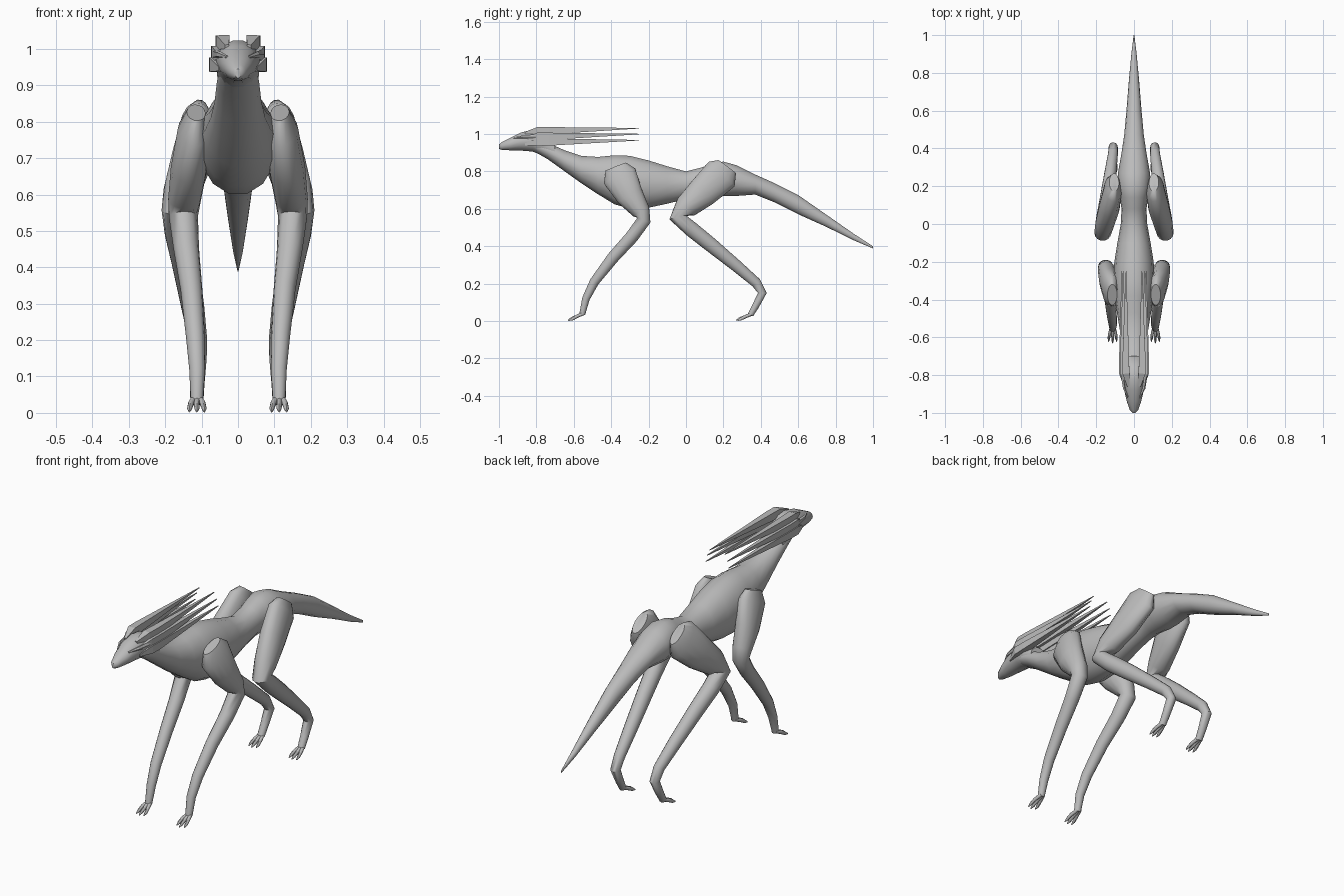
import bpy, bmesh, math
from mathutils import Vector

default_cube = bpy.data.objects.get("Cube")
if default_cube:
    bpy.data.objects.remove(default_cube, do_unlink=True)

grey = bpy.data.materials.new("stone grey")
grey.use_nodes = True
grey_colour = (0.5, 0.5, 0.5, 1)
grey.diffuse_color = grey_colour
grey.node_tree.nodes["Principled BSDF"].inputs["Base Color"].default_value = grey_colour


def loft(name, rings, sides=14, smooth_angle=50, turn=0.0):
    """Skin a closed tube over rings given as (centre, side axis, up axis)."""
    bm = bmesh.new()
    loops = []
    for centre, side, up in rings:
        angles = [math.tau * (i + turn) / sides for i in range(sides)]
        loops.append([bm.verts.new(centre + side * math.cos(a) + up * math.sin(a))
                      for a in angles])
    for lower, upper in zip(loops, loops[1:]):
        for i in range(sides):
            j = (i + 1) % sides
            bm.faces.new((lower[i], lower[j], upper[j], upper[i]))
    bm.faces.new(loops[0])
    bm.faces.new(loops[-1])
    bmesh.ops.recalc_face_normals(bm, faces=bm.faces)
    mesh = bpy.data.meshes.new(name)
    bm.to_mesh(mesh)
    bm.free()
    mesh.materials.append(grey)
    part = bpy.data.objects.new(name, mesh)
    bpy.context.collection.objects.link(part)
    if smooth_angle:
        bpy.ops.object.select_all(action="DESELECT")
        part.select_set(True)
        bpy.context.view_layer.objects.active = part
        bpy.ops.object.shade_smooth_by_angle(angle=math.radians(smooth_angle))
    return part


def trunk(name, profile, **options):
    """Loft along y from (y, top, bottom, half width) stations."""
    rings = []
    for y, top, bottom, width in profile:
        rings.append((Vector((0, y, (top + bottom) / 2)),
                      Vector((width, 0, 0)),
                      Vector((0, 0, (top - bottom) / 2))))
    return loft(name, rings, **options)


def limb(name, path, mirror, **options):
    """Loft along a bent path of (x, y, z, side radius, front radius) stations."""
    points = [Vector((mirror * x, y, z)) for x, y, z, _, _ in path]
    rings = []
    for i, point in enumerate(points):
        along = points[min(i + 1, len(points) - 1)] - points[max(i - 1, 0)]
        along.normalize()
        side = Vector((1, 0, 0))
        side = (side - along * side.dot(along)).normalized()
        rings.append((point, side * path[i][3], along.cross(side) * path[i][4]))
    return loft(name, rings, **options)


# Head
trunk("head", [
    (-1.0, .945, .92, .008), (-.985, .957, .915, .022), (-.94, .98, .912, .038),
    (-.88, 1.01, .91, .052), (-.82, 1.025, .905, .06), (-.77, 1.02, .885, .06),
    (-.7, .96, .85, .055),
])

# Neck, chest, waist, hips and tail
trunk("body_and_tail", [
    (-.82, .99, .91, .05), (-.74, .955, .865, .058), (-.65, .915, .8, .064),
    (-.56, .885, .735, .075), (-.47, .88, .675, .09), (-.38, .89, .62, .104),
    (-.3, .887, .598, .11), (-.2, .862, .603, .104), (-.1, .83, .625, .088),
    (0, .802, .65, .07), (.08, .822, .665, .066), (.14, .845, .67, .075),
    (.2, .855, .665, .086), (.27, .835, .667, .085), (.37, .785, .675, .067),
    (.47, .74, .635, .052), (.6, .675, .57, .04), (.75, .57, .503, .028),
    (.9, .465, .43, .014), (1, .4, .388, .002),
])

FRONT_LEG = [
    (.115, -.375, .825, .026, .06), (.12, -.355, .775, .046, .095),
    (.135, -.3, .67, .05, .075), (.147, -.24, .585, .045, .05),
    (.15, -.225, .54, .04, .038), (.142, -.29, .45, .035, .036),
    (.128, -.39, .34, .03, .033), (.117, -.49, .21, .026, .026),
    (.112, -.535, .12, .022, .021), (.113, -.555, .035, .017, .016),
]
HIND_LEG = [
    (.105, .22, .825, .026, .06), (.11, .19, .785, .048, .098),
    (.13, .09, .69, .055, .085), (.155, 0, .61, .05, .065),
    (.165, -.045, .555, .045, .046), (.16, .03, .49, .041, .042),
    (.145, .13, .41, .037, .04), (.125, .27, .295, .032, .033),
    (.111, .375, .205, .026, .028), (.11, .408, .15, .024, .024),
    (.112, .372, .08, .02, .019), (.113, .345, .033, .018, .016),
]

# Crest spikes on one side: x and z of the base, x and z of the tip
SPIKES = {
    "upper": (.042, 1.018, .042, 1.031),
    "middle": (.055, .988, .057, 1.0),
    "lower": (.06, .957, .064, .967),
}

for label, mirror in (("left", 1), ("right", -1)):
    for limb_name, path in (("front", FRONT_LEG), ("hind", HIND_LEG)):
        limb(f"{label}_{limb_name}_leg", path, mirror)
        # Three clawed toes fan out from the ankle
        x, y, z = path[-1][:3]
        for toe, spread in (("inner", -1), ("middle", 0), ("outer", 1)):
            reach = 0 if spread else .008
            limb(f"{label}_{limb_name}_{toe}_toe", [
                (x + spread * .006, y + .01, z + .006, .009, .009),
                (x + spread * .016, y - .025, z - .008, .008, .009),
                (x + spread * .02, y - .05 - reach, .012, .007, .008),
                (x + spread * .021, y - .068 - reach, .004, .002, .003),
            ], mirror, sides=8)

    # Swept-back crest with a blunt front and long points
    for level, (x, z, tip_x, tip_z) in SPIKES.items():
        limb(f"{label}_{level}_crest_spike", [
            (x - .012, -.86, z - .012, .008, .008),
            (x, -.79, z, .026, .028),
            (x + .002, -.73, z, .025, .027),
            (tip_x, -.25, tip_z, .002, .002),
        ], mirror, sides=4, smooth_angle=0, turn=.5)

    # Brow ridge above the eye
    limb(f"{label}_brow", [
        (.03, -.92, .978, .004, .004),
        (.052, -.87, .985, .008, .009),
        (.062, -.8, .985, .01, .014),
    ], mirror, sides=5, smooth_angle=0)
